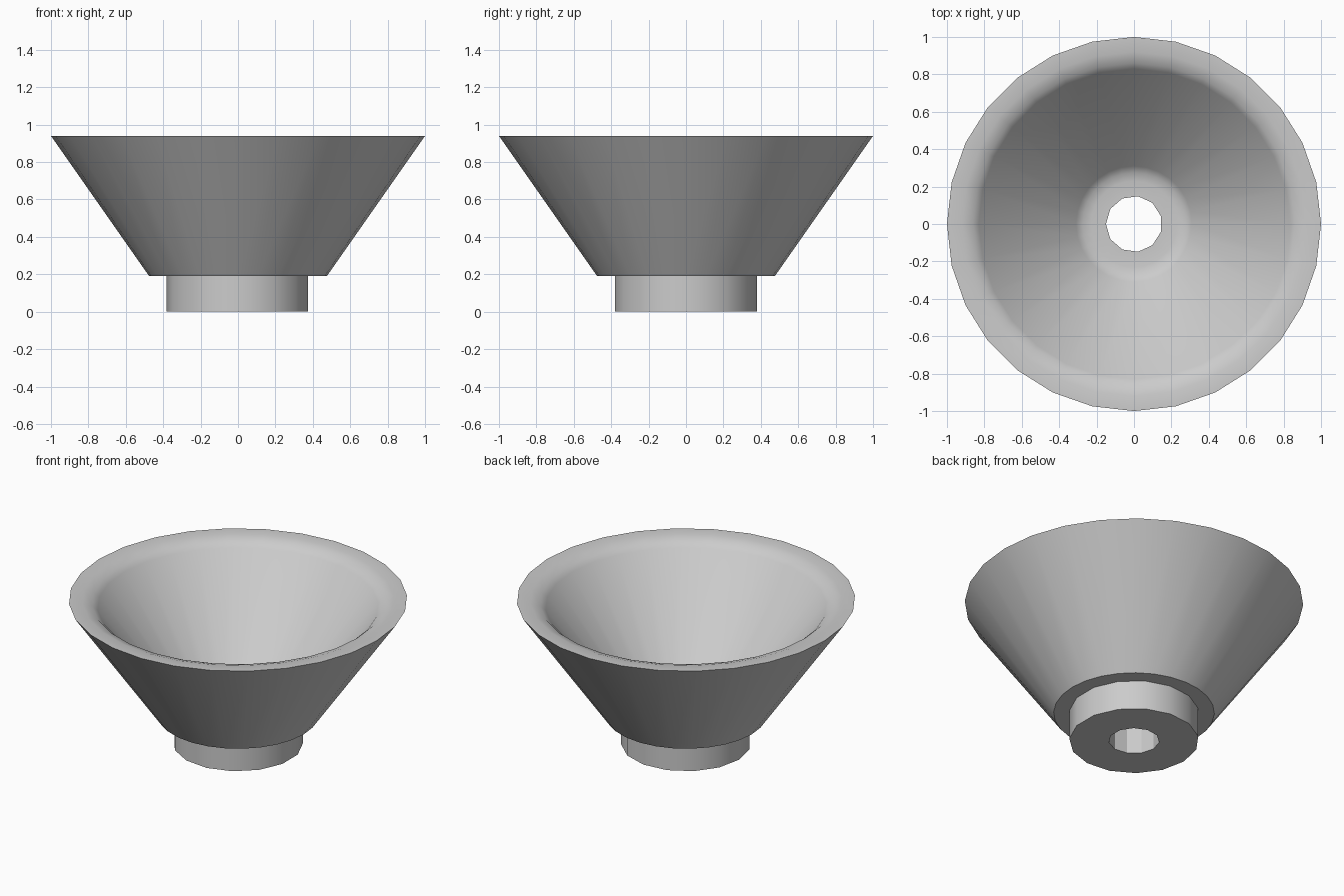
import bpy
import bmesh
from math import cos, sin, pi, radians

cube = bpy.data.objects.get("Cube")
if cube:
    bpy.data.objects.remove(cube, do_unlink=True)

gray = bpy.data.materials.new("plain_gray")
gray.use_nodes = True
color = (0.6, 0.6, 0.6, 1)
gray.diffuse_color = color
gray.node_tree.nodes["Principled BSDF"].inputs["Base Color"].default_value = color

BOWL, COLLAR, HOLE = 28, 15, 11  # side counts


def ring(bm, radius, z, sides):
    """Closed loop of vertices with one corner on -x."""
    angles = [pi + 2 * pi * i / sides for i in range(sides)]
    return [bm.verts.new((radius * cos(a), radius * sin(a), z)) for a in angles]


def loop_edges(bm, verts):
    pairs = zip(verts, verts[1:] + verts[:1])
    return [bm.edges.get(p) or bm.edges.new(p) for p in pairs]


def join_rings(bm, a, b):
    """Quads between equal rings, a flat annulus between unequal ones."""
    n = len(a)
    if n == len(b):
        for i in range(n):
            j = (i + 1) % n
            bm.faces.new((a[i], a[j], b[j], b[i]))
    else:
        bmesh.ops.triangle_fill(bm, use_beauty=True, normal=(0, 0, 1),
                                edges=loop_edges(bm, a) + loop_edges(bm, b))


def turned_part(name, profile):
    """Closed profile of (radius, height, sides) rings around z."""
    bm = bmesh.new()
    rings = [ring(bm, *p) for p in profile]
    for a, b in zip(rings, rings[1:] + rings[:1]):
        join_rings(bm, a, b)
    bmesh.ops.recalc_face_normals(bm, faces=bm.faces[:])
    mesh = bpy.data.meshes.new(name)
    bm.to_mesh(mesh)
    bm.free()
    mesh.materials.append(gray)
    obj = bpy.data.objects.new(name, mesh)
    bpy.context.collection.objects.link(obj)
    bpy.ops.object.select_all(action="DESELECT")
    obj.select_set(True)
    bpy.context.view_layer.objects.active = obj
    bpy.ops.object.shade_smooth_by_angle(angle=radians(32))


turned_part("flared_bowl_with_collar", [
    # collar with faceted through hole
    (0.15, 0.0, HOLE),
    (0.383, 0.0, COLLAR),
    (0.383, 0.19, COLLAR),
    # bowl underside and outer wall
    (0.475, 0.19, BOWL),
    (1.0, 0.94, BOWL),
    # rounded lip
    (0.92, 0.94, BOWL),
    (0.86, 0.92, BOWL),
    (0.83, 0.894, BOWL),
    # inner cone blending into the floor
    (0.31, 0.225, BOWL),
    (0.275, 0.203, BOWL),
    (0.23, 0.195, BOWL),
    (0.15, 0.195, HOLE),
])
